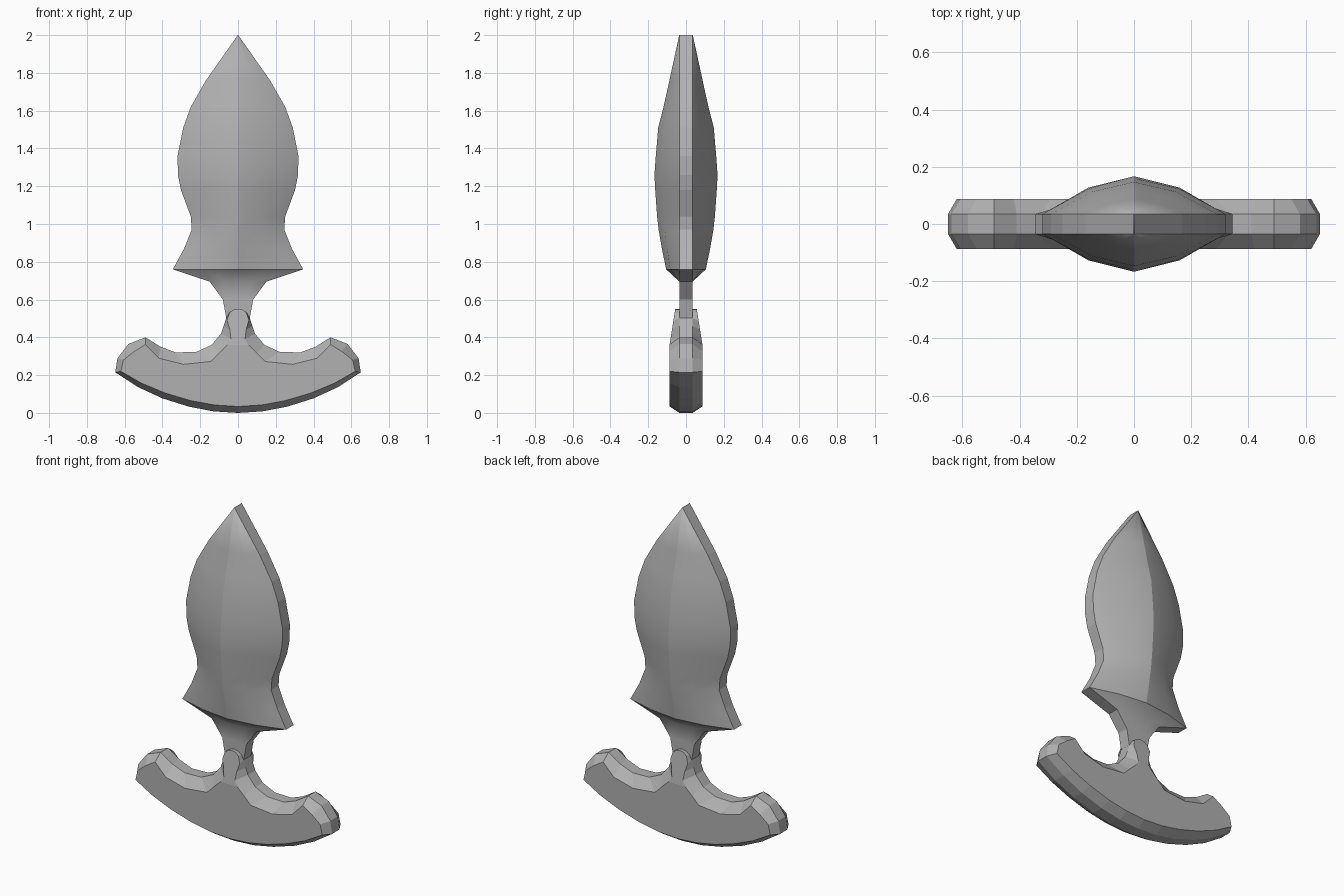
import bpy, bmesh

if "Cube" in bpy.data.objects:
    bpy.data.objects.remove(bpy.data.objects["Cube"])

EDGE = 0.035   # half thickness of the flat cutting edge and neck
FACE = 0.087   # half thickness of the grip
STEEL = bpy.data.materials.new("steel")
STEEL.diffuse_color = (0.44, 0.44, 0.44, 1)
STEEL.use_nodes = True
STEEL.node_tree.nodes["Principled BSDF"].inputs["Base Color"].default_value = STEEL.diffuse_color


def loft(name, loops, finish):
    """Skin a list of equal-length closed loops, cap both ends, set shading."""
    bm = bmesh.new()
    rings = [[bm.verts.new(p) for p in loop] for loop in loops]
    n = len(rings[0])
    for a, b in zip(rings, rings[1:]):
        for i in range(n):
            j = (i + 1) % n
            bm.faces.new((a[i], a[j], b[j], b[i]))
    bm.faces.new(rings[0])
    bm.faces.new(rings[-1])
    bmesh.ops.remove_doubles(bm, verts=bm.verts, dist=1e-5)
    bmesh.ops.recalc_face_normals(bm, faces=bm.faces)
    finish(bm)
    me = bpy.data.meshes.new(name)
    bm.to_mesh(me)
    bm.free()
    me.materials.append(STEEL)
    ob = bpy.data.objects.new(name, me)
    bpy.context.collection.objects.link(ob)
    return ob


def mirrored(half):
    """Close a half outline whose first and last points lie on x = 0."""
    return half + [(-x, z) for x, z in half[-2:0:-1]]


# Blade with guard and neck: (height, half width, spine half thickness)
stations = [
    (0.50, 0.062, EDGE), (0.60, 0.08, EDGE), (0.695, 0.15, EDGE),
    (0.76, 0.345, 0.105), (0.87, 0.285, 0.128), (0.97, 0.245, 0.145),
    (1.04, 0.25, 0.153), (1.18, 0.302, 0.163), (1.26, 0.318, 0.167),
    (1.36, 0.32, 0.16), (1.51, 0.29, 0.147), (1.62, 0.25, 0.119),
    (1.76, 0.17, 0.088), (2.0, 0.001, EDGE + 0.001),
]


def blade_ring(z, w, s):
    mid = EDGE + 0.7 * (s - EDGE)
    front = [(-w, -EDGE), (-w / 2, -mid), (0, -s), (w / 2, -mid), (w, -EDGE)]
    return [(x, y, z) for x, y in front + [(-x, -y) for x, y in front]]


def blade_shading(bm):
    """Flat rim, smooth faces, creases on the spine and the guard line."""
    for f in bm.faces:
        f.smooth = max(abs(v.co.y) for v in f.verts) > EDGE + 1e-4 \
            or abs(f.normal.y) > 0.5
    for e in bm.edges:
        a, b = (v.co for v in e.verts)
        spine = abs(a.x) + abs(b.x) < 1e-5 and min(a.z, b.z) > 0.75
        guard = abs(a.z - 0.76) + abs(b.z - 0.76) < 1e-4
        rim = any(not f.smooth for f in e.link_faces)
        e.smooth = not (spine or guard or rim)


loft("blade", [blade_ring(*s) for s in stations], blade_shading)

# Curved grip: outer outline at the middle, inset outline on the two faces,
# whose top end tapers into a tongue lying on the neck
outer = [(0, 0), (0.13, 0.008), (0.26, 0.033), (0.40, 0.077), (0.53, 0.137),
         (0.65, 0.215), (0.638, 0.29), (0.58, 0.365), (0.49, 0.40),
         (0.41, 0.35), (0.33, 0.32), (0.22, 0.323), (0.14, 0.36),
         (0.115, 0.39), (0.09, 0.42), (0.076, 0.46), (0.063, 0.50),
         (0.046, 0.531), (0.022, 0.547), (0, 0.55)]
inner = [(0, 0.034), (0.125, 0.042), (0.25, 0.065), (0.385, 0.105), (0.51, 0.157),
         (0.62, 0.22), (0.607, 0.28), (0.55, 0.325), (0.49, 0.362),
         (0.42, 0.29), (0.29, 0.257), (0.145, 0.272), (0.10, 0.317),
         (0.055, 0.36), (0.037, 0.39), (0.043, 0.44), (0.058, 0.49),
         (0.045, 0.53), (0.022, 0.547), (0, 0.55)]


def face_loop(side):
    return [(x, side * (FACE - max(0, z - 0.36) / 0.19 * 0.03), z)
            for x, z in mirrored(inner)]


def mid_loop(side):
    return [(x, side * EDGE, z) for x, z in mirrored(outer)]


def split_tongue(bm):
    """Fold the two big faces where the tongue starts."""
    caps = [f for f in bm.faces if len(f.verts) > 8]
    geom = caps + list({e for f in caps for e in f.edges}) \
        + list({v for f in caps for v in f.verts})
    bmesh.ops.bisect_plane(bm, geom=geom, plane_co=(0, 0, 0.36),
                           plane_no=(0, 0, 1), dist=1e-4)


loft("grip", [face_loop(-1), mid_loop(-1), mid_loop(1), face_loop(1)], split_tongue)
